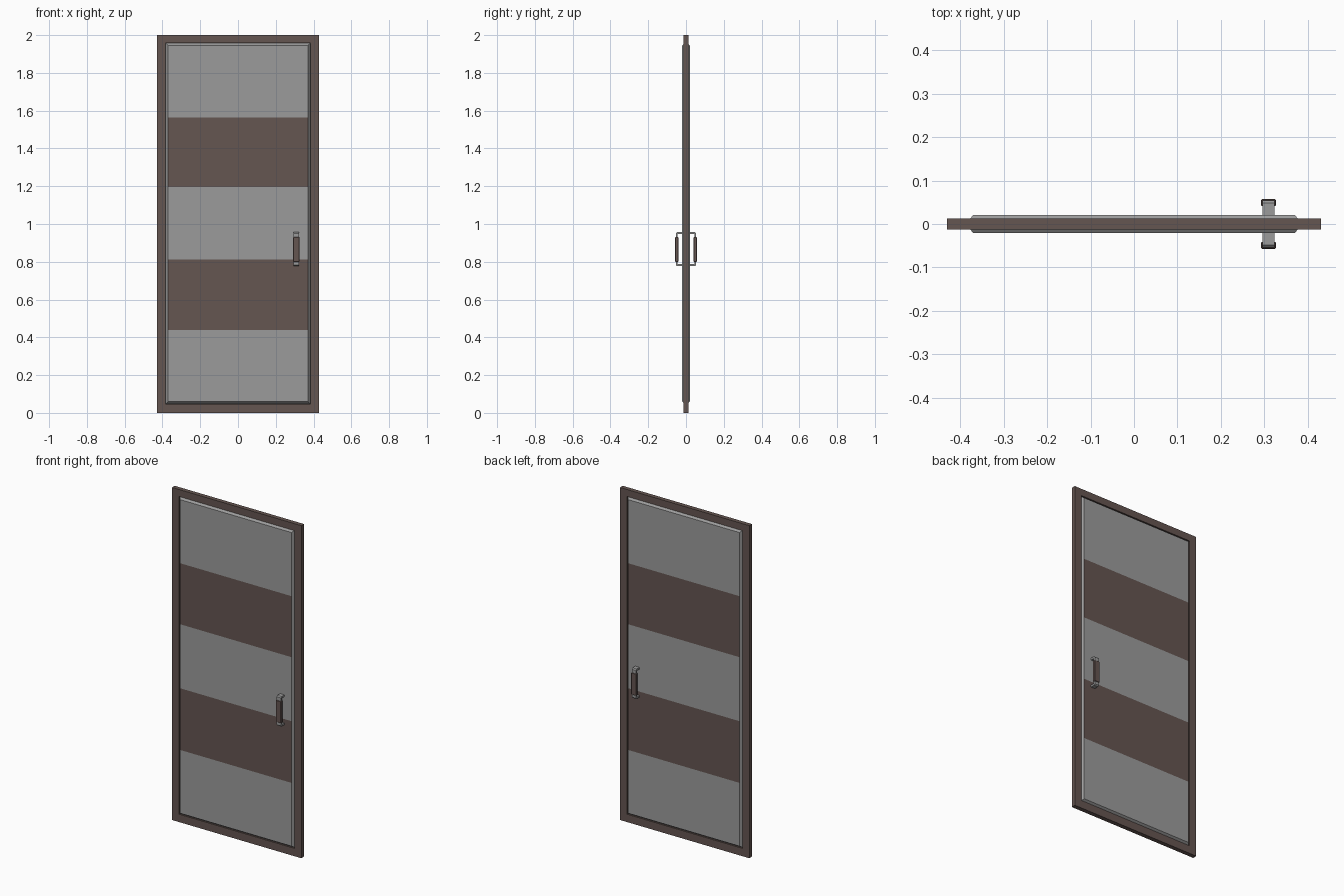
import bpy, bmesh
from mathutils import Vector

if "Cube" in bpy.data.objects:
    bpy.data.objects.remove(bpy.data.objects["Cube"])


def material(name, rgb):
    m = bpy.data.materials.new(name)
    m.diffuse_color = (*rgb, 1)
    m.use_nodes = True
    m.node_tree.nodes["Principled BSDF"].inputs["Base Color"].default_value = m.diffuse_color
    return m


BROWN = material("dark brown", (0.130, 0.092, 0.083))
GREY = material("grey", (0.33, 0.33, 0.33))


def finish(name, bm, mats):
    bmesh.ops.recalc_face_normals(bm, faces=bm.faces[:])
    me = bpy.data.meshes.new(name)
    bm.to_mesh(me)
    bm.free()
    for m in mats:
        me.materials.append(m)
    ob = bpy.data.objects.new(name, me)
    bpy.context.collection.objects.link(ob)
    return ob


def ring(bm, hw, z0, z1, y):
    return [bm.verts.new((x, y, z)) for x, z in
            ((-hw, z0), (hw, z0), (hw, z1), (-hw, z1))]


def bridge(bm, a, b):
    for i in range(len(a)):
        j = (i + 1) % len(a)
        bm.faces.new((a[i], a[j], b[j], b[i]))


# Door frame: rectangular ring around the panel
bm = bmesh.new()
T = 0.013
loops = [ring(bm, 0.43, 0, 2, -T), ring(bm, 0.384, 0.047, 1.958, -T),
         ring(bm, 0.384, 0.047, 1.958, T), ring(bm, 0.43, 0, 2, T)]
for k in range(4):
    bridge(bm, loops[k], loops[(k + 1) % 4])
finish("door_frame", bm, [BROWN])

# Raised panel with sloped borders on both sides
bm = bmesh.new()
loops = [ring(bm, hw, 1.0025 - hz, 1.0025 + hz, y) for hw, hz, y in
         ((0.370, 0.943, -0.0205), (0.384, 0.9555, -0.003),
          (0.384, 0.9555, 0.003), (0.370, 0.943, 0.0205))]
for k in range(3):
    bridge(bm, loops[k], loops[k + 1])
bm.faces.new(loops[0])
bm.faces.new(loops[3])
# Horizontal stripes cut into the flat faces
STRIPES = ((0.44, 0.811), (1.196, 1.563))
for z in [z for s in STRIPES for z in s]:
    bmesh.ops.bisect_plane(bm, geom=bm.verts[:] + bm.edges[:] + bm.faces[:],
                           plane_co=(0, 0, z), plane_no=(0, 0, 1))
bm.normal_update()
for f in bm.faces:
    z = f.calc_center_median().z
    flat = abs(f.normal.y) > 0.95
    f.material_index = int(flat and any(a < z < b for a, b in STRIPES))
finish("door_panel", bm, [GREY, BROWN])


def extrude_profile(name, pts, x0, x1, mat):
    bm = bmesh.new()
    a = [bm.verts.new((x0, y, z)) for y, z in pts]
    b = [bm.verts.new((x1, y, z)) for y, z in pts]
    bridge(bm, a, b)
    bm.faces.new(a)
    bm.faces.new(b)
    return finish(name, bm, [mat])


# Pull handles on both sides: grey bracket with brown grip
for side, s in (("front", -1), ("back", 1)):
    top = [(0.015, 0.957), (0.048, 0.957), (0.054, 0.951)]
    inner = [(0.044, 0.946), (0.015, 0.946)]
    zc = 0.867
    flip = lambda pts: [(y, 2 * zc - z) for y, z in reversed(pts)]
    prof = top + flip(top) + flip(inner) + inner
    extrude_profile(side + "_handle_bracket", [(s * y, z) for y, z in prof],
                    0.295, 0.323, GREY)
    c = 0.003
    grip = extrude_profile(side + "_handle_grip",
                           [(s * y, z) for y, z in
                            ((0.041, 0.80), (0.057, 0.80), (0.057, 0.931), (0.041, 0.931))],
                           0.292, 0.326, BROWN)
    bev = grip.modifiers.new("soft_edges", 'BEVEL')
    bev.width = 0.002
    bev.segments = 1
